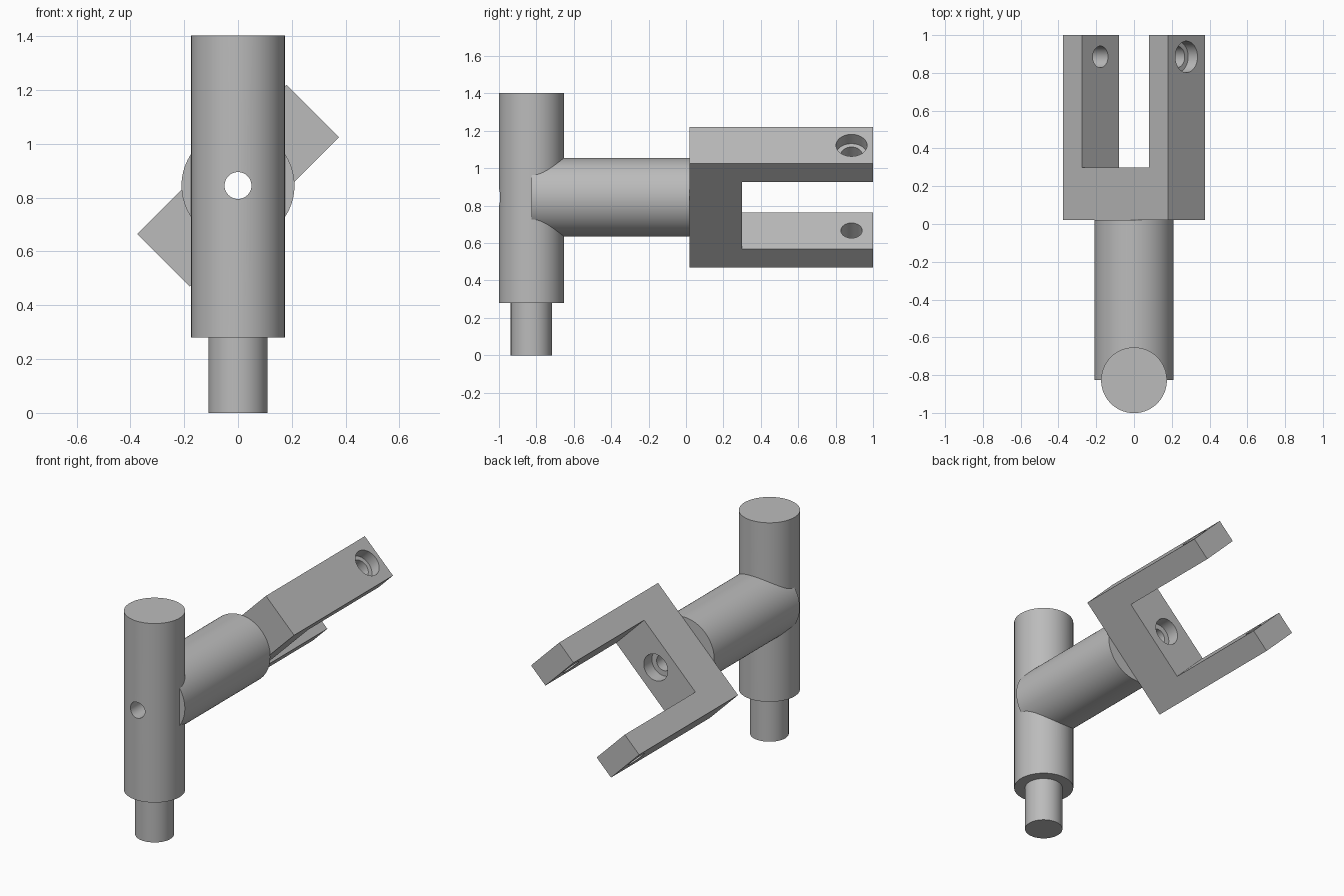
import bpy
import bmesh
from math import radians
from mathutils import Matrix, Vector

cube = bpy.data.objects.get("Cube")
if cube:
    bpy.data.objects.remove(cube, do_unlink=True)

AXIS_Z = 0.845      # height of the arm axis
POST_Y = -0.827     # depth of the post axis
TILT = Matrix.Translation((0, 0, AXIS_Z)) @ Matrix.Rotation(radians(-45), 4, "Y")

metal = bpy.data.materials.new("plain_grey")
metal.use_nodes = True
grey = (0.5, 0.5, 0.5, 1)
metal.diffuse_color = grey
metal.node_tree.nodes["Principled BSDF"].inputs["Base Color"].default_value = grey


def add_object(name, bm):
    bmesh.ops.recalc_face_normals(bm, faces=bm.faces)
    mesh = bpy.data.meshes.new(name)
    bm.to_mesh(mesh)
    bm.free()
    mesh.materials.append(metal)
    obj = bpy.data.objects.new(name, mesh)
    bpy.context.collection.objects.link(obj)
    return obj


def rod(name, radius, start, end, sides=96):
    """Solid cylinder between two points."""
    start, end = Vector(start), Vector(end)
    span = end - start
    place = Matrix.Translation((start + end) / 2) @ span.to_track_quat("Z", "Y").to_matrix().to_4x4()
    bm = bmesh.new()
    bmesh.ops.create_cone(bm, cap_ends=True, segments=sides, radius1=radius,
                          radius2=radius, depth=span.length, matrix=place)
    return add_object(name, bm)


def drill(obj, radius, start, end):
    """Cut a round hole and bake the result."""
    cutter = rod("drill", radius, start, end, 64)
    cutter.hide_render = True
    cut = obj.modifiers.new("hole", "BOOLEAN")
    cut.object = cutter
    cut.operation = "DIFFERENCE"
    cut.solver = "EXACT"
    graph = bpy.context.evaluated_depsgraph_get()
    baked = bpy.data.meshes.new_from_object(obj.evaluated_get(graph))
    obj.modifiers.clear()
    obj.data = baked
    bpy.data.objects.remove(cutter, do_unlink=True)


# Upright post with a narrower pin below
post = rod("post", 0.174, (0, POST_Y, 0.28), (0, POST_Y, 1.403))
pin = rod("lower_pin", 0.11, (0, POST_Y, 0), (0, POST_Y, 0.28))

# Horizontal arm
arm = rod("arm", 0.21, (0, POST_Y, AXIS_Z), (0, 0.02, AXIS_Z))

# Fork: U profile extruded, then tilted about the arm axis
outer, inner, half = 0.3925, 0.2515, 0.138
back, floor, tip = 0.02, 0.30, 1.0
profile = [(-outer, back), (outer, back), (outer, tip), (inner, tip),
           (inner, floor), (-inner, floor), (-inner, tip), (-outer, tip)]
bm = bmesh.new()
face = bm.faces.new([bm.verts.new((x, y, -half)) for x, y in profile])
grown = bmesh.ops.extrude_face_region(bm, geom=[face])
bmesh.ops.translate(bm, vec=(0, 0, 2 * half),
                    verts=[v for v in grown["geom"] if isinstance(v, bmesh.types.BMVert)])
bmesh.ops.transform(bm, matrix=TILT, verts=bm.verts)
fork = add_object("fork", bm)

# Bore through post, arm and fork base, with a counterbore in the base
for part in (post, arm, fork):
    drill(part, 0.05, (0, -1.2, AXIS_Z), (0, 0.5, AXIS_Z))
drill(fork, 0.083, (0, floor - 0.08, AXIS_Z), (0, floor + 0.1, AXIS_Z))

# Cross holes in the prongs, with a counterbore on the upper outer face
HOLE_Y = 0.885
for radius, x0, x1 in ((0.057, -0.6, 0.6), (0.083, outer - 0.07, 0.6)):
    drill(fork, radius, TILT @ Vector((x0, HOLE_Y, 0)), TILT @ Vector((x1, HOLE_Y, 0)))

# Smooth round surfaces, keep hard edges
bpy.ops.object.select_all(action="DESELECT")
for part in (post, pin, arm, fork):
    part.select_set(True)
bpy.context.view_layer.objects.active = post
bpy.ops.object.shade_smooth_by_angle(angle=radians(30))
